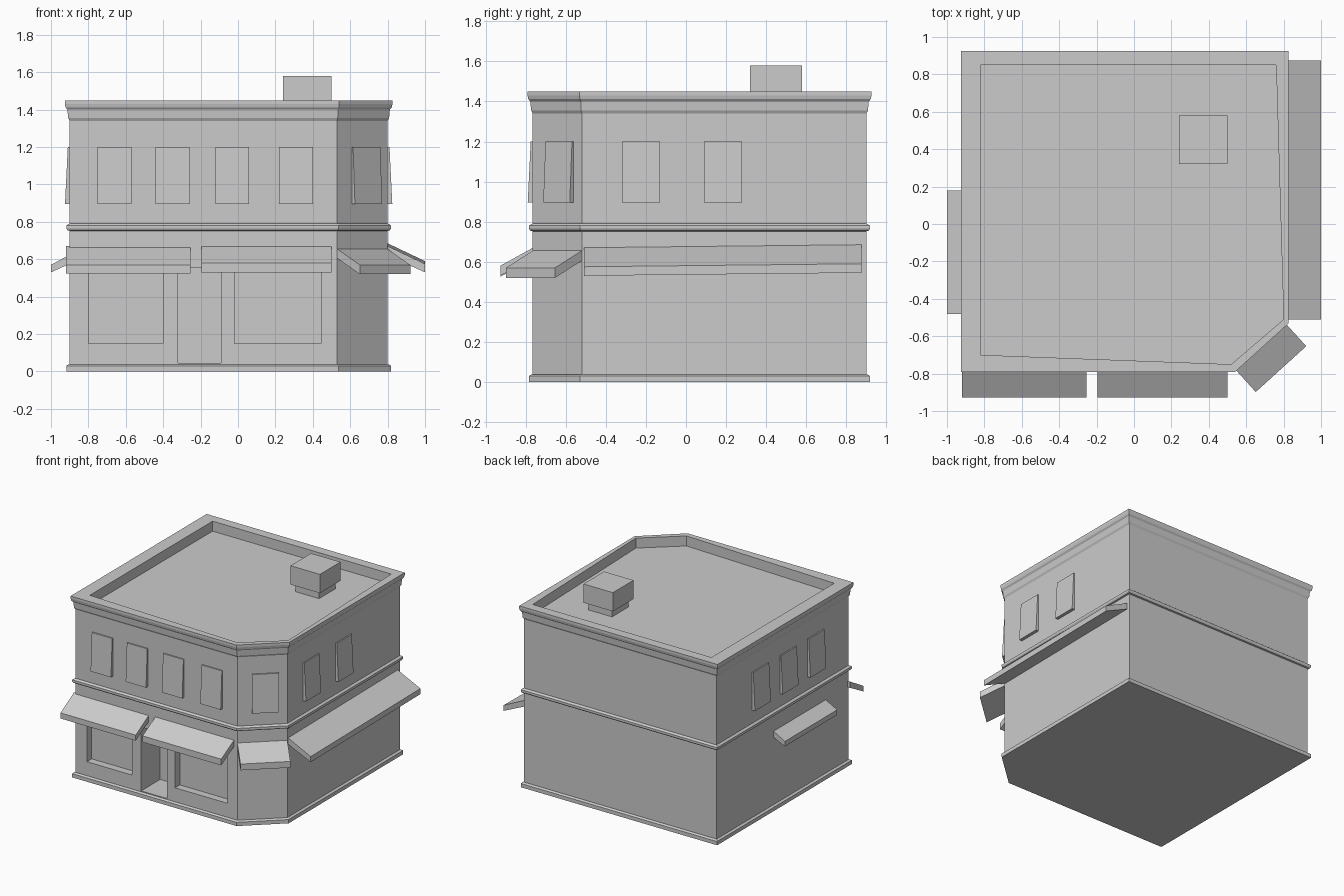
import bpy, bmesh
from mathutils import Vector

if "Cube" in bpy.data.objects:
    bpy.data.objects.remove(bpy.data.objects["Cube"])

# wall footprint (counter-clockwise) and inner edge of the parapet
FOOT = [Vector(p) for p in ((-.90, -.765), (.53, -.765), (.80, -.52), (.80, .90), (-.90, .90))]
INNER = [Vector(p) for p in ((-.82, -.70), (.52, -.75), (.80, -.51), (.76, .85), (-.82, .85))]


def make_object(name, bm):
    bmesh.ops.recalc_face_normals(bm, faces=bm.faces)
    mesh = bpy.data.meshes.new(name)
    bm.to_mesh(mesh)
    bm.free()
    ob = bpy.data.objects.new(name, mesh)
    bpy.context.collection.objects.link(ob)
    return ob


def outward(a, b):
    d = (b - a).normalized()
    return Vector((d.y, -d.x))


def offset(poly, dist):
    out = []
    for i, p in enumerate(poly):
        n1 = outward(poly[i - 1], p)
        n2 = outward(p, poly[(i + 1) % len(poly)])
        out.append(p + (n1 + n2) * dist / (1 + n1.dot(n2)))
    return out


def loft(name, rings):
    bm = bmesh.new()
    loops = [[bm.verts.new(p) for p in ring] for ring in rings]
    n = len(loops[0])
    for a, b in zip(loops, loops[1:]):
        for i in range(n):
            j = (i + 1) % n
            bm.faces.new((a[i], a[j], b[j], b[i]))
    bm.faces.new(loops[0][::-1])
    bm.faces.new(loops[-1])
    return make_object(name, bm)


def prism(name, a, b, profile, rise=0):
    # extrude an (outward, z) profile along the wall from a to b
    a, b = Vector(a), Vector(b)
    n = outward(a, b)
    return loft(name, [[(*(p + n * o), z + r) for o, z in profile]
                       for p, r in ((a, 0), (b, rise))])


def box(name, x0, x1, y0, y1, z0, z1):
    return loft(name, [[(x0, y0, z), (x1, y0, z), (x1, y1, z), (x0, y1, z)] for z in (z0, z1)])


# building shell: plinth, string course, cornice, parapet and sunken roof
PROFILE = [(.018, 0), (.018, .03), (.006, .038), (0, .038), (0, .752), (.012, .755),
           (.018, .765), (.018, .78), (.008, .788), (0, .79), (0, 1.34), (.008, 1.355),
           (.012, 1.40), (.022, 1.412), (.026, 1.43), (.026, 1.45)]
rings = [[(p.x, p.y, z) for p in offset(FOOT, o)] for o, z in PROFILE]
rings += [[(p.x, p.y, z) for p in INNER] for z in (1.45, 1.37)]
building = loft("building_shell", rings)

# recessed shopfront windows and doorway
for name, x0, x1, z0, z1, depth in (("left_shop_window", -.80, -.40, .15, .56, .06),
                                    ("right_shop_window", -.02, .445, .15, .56, .06),
                                    ("doorway", -.32, -.09, .045, .555, .24)):
    cutter = box(name + "_cutter", x0, x1, -.9, -.765 + depth, z0, z1)
    cutter.hide_render = True
    cutter.hide_set(True)
    cutter.display_type = 'WIRE'
    mod = building.modifiers.new(name, 'BOOLEAN')
    mod.operation = 'DIFFERENCE'
    mod.solver = 'EXACT'
    mod.object = cutter

# upper windows: wedge panels that stand out further at the sill
WINDOW = [(-.01, .895), (.025, .895), (.01, 1.20), (-.01, 1.20)]
for x in (-.75, -.44, -.12, .22):
    prism("front_window", (x, -.765), (x + .18, -.765), WINDOW)
for y in (-.32, .09):
    prism("right_window", (.80, y), (.80, y + .19), WINDOW)
for y in (.45, .10, -.25):
    prism("left_window", (-.90, y), (-.90, y - .20), WINDOW)
prism("corner_window", FOOT[1].lerp(FOOT[2], .29), FOOT[1].lerp(FOOT[2], .83), WINDOW)


# awnings: sloping slab with a short valance
def awning(name, a, b, depth, top, mid, low, rise=0):
    prism(name, a, b, [(-.01, top), (depth, mid), (depth, low), (-.01, top - .05)], rise)


awning("front_left_awning", (-.92, -.765), (-.255, -.765), .162, .67, .57, .525)
awning("front_right_awning", (-.195, -.765), (.50, -.765), .162, .675, .58, .53)
awning("corner_awning", FOOT[1], FOOT[2], .18, .66, .57, .52)
awning("right_awning", (.80, -.51), (.80, .875), .20, .675, .575, .53, .015)
awning("left_awning", (-.90, .18), (-.90, -.48), .10, .63, .57, .53)

# rooftop unit on a narrower base
box("roof_unit_base", .265, .475, .345, .555, 1.36, 1.44)
box("roof_unit", .24, .50, .32, .58, 1.43, 1.58)
